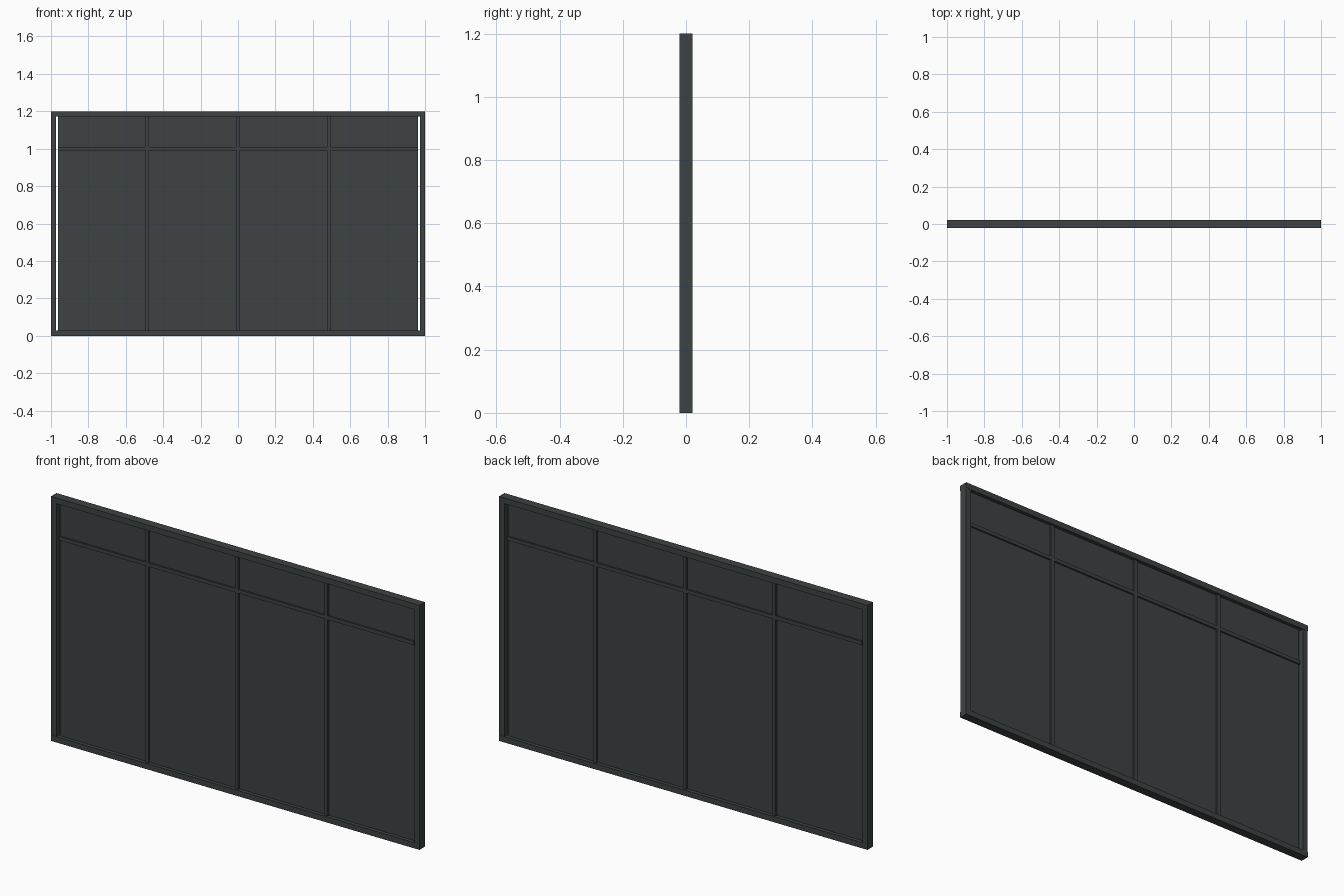
import bpy

cube = bpy.data.objects.get("Cube")
if cube:
    bpy.data.objects.remove(cube, do_unlink=True)


def make_material(name, colour):
    mat = bpy.data.materials.new(name)
    mat.use_nodes = True
    mat.diffuse_color = colour
    mat.node_tree.nodes["Principled BSDF"].inputs["Base Color"].default_value = colour
    return mat


charcoal = make_material("charcoal", (0.047, 0.055, 0.054, 1))


def box(name, centre, size):
    bpy.ops.mesh.primitive_cube_add(size=1, location=centre)
    obj = bpy.context.object
    obj.name = name
    obj.scale = size
    bpy.ops.object.transform_apply(location=False, rotation=False, scale=True)
    obj.data.materials.append(charcoal)
    return obj


WIDTH, HEIGHT = 2.0, 1.2
FRAME = 0.028          # face width of the outer frame
DEPTH = 0.04
PANE_HALF = 0.963      # panes stop short of the stiles
BAR = 0.018
BAR_DEPTH = 0.024
inner = HEIGHT - 2 * FRAME

# Outer frame: full-width rails with stiles between them
box("bottom_rail", (0, 0, FRAME / 2), (WIDTH, DEPTH + 0.002, FRAME))
box("top_rail", (0, 0, HEIGHT - FRAME / 2), (WIDTH, DEPTH + 0.002, FRAME))
for side, sign in (("left", 1), ("right", -1)):
    box(side + "_stile", (sign * (WIDTH - FRAME) / 2, 0, HEIGHT / 2),
        (FRAME, DEPTH, inner))

# Thin sheet filling the opening
box("pane", (0, 0, HEIGHT / 2), (2 * PANE_HALF, 0.006, inner))

# Glazing bars
for name, x in (("right_mullion", -0.486), ("centre_mullion", 0), ("left_mullion", 0.486)):
    box(name, (x, 0, HEIGHT / 2), (BAR, BAR_DEPTH, inner))
box("transom", (0, 0, 1.0), (2 * PANE_HALF, BAR_DEPTH - 0.001, BAR))
